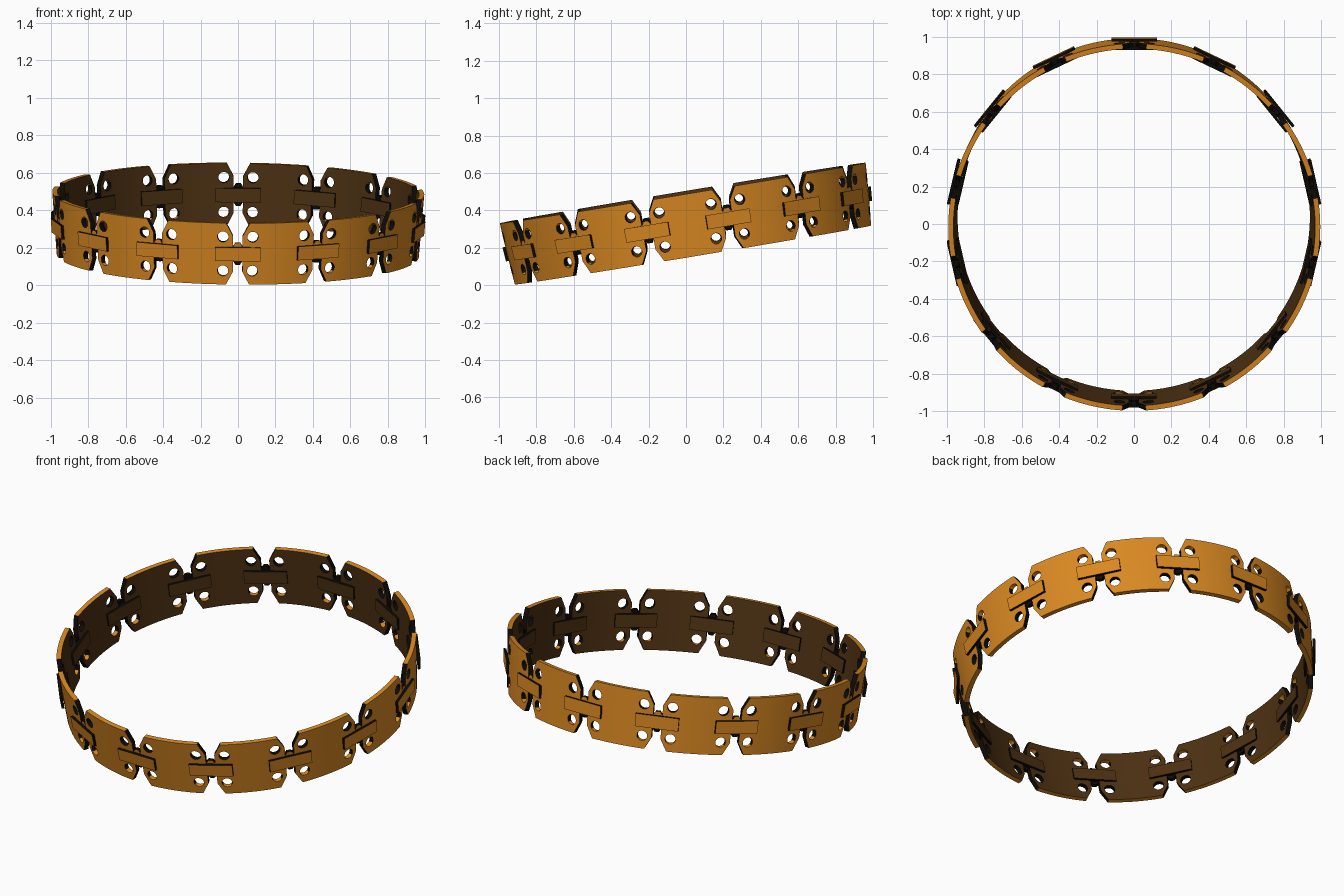
import bpy, bmesh, math
from mathutils import Matrix, Vector

if "Cube" in bpy.data.objects:
    bpy.data.objects.remove(bpy.data.objects["Cube"])

N = 14                         # plates around the band
STEP = 2 * math.pi / N
R_OUT, R_IN = 0.980, 0.953     # plate radii
HALF_H = 0.168                 # half height of the band
FLARE = 0.079                  # the band opens slightly towards the top


def material(name, rgb):
    m = bpy.data.materials.new(name)
    m.diffuse_color = (*rgb, 1)
    m.use_nodes = True
    m.node_tree.nodes["Principled BSDF"].inputs["Base Color"].default_value = m.diffuse_color
    return m


MATS = [material("warm_orange", (0.70, 0.25, 0.016)),
        material("dark_brown", (0.073, 0.030, 0.006)),
        material("near_black", (0.004, 0.003, 0.002))]

# The whole band leans: back raised, left side a touch higher
tilt = (Matrix.Translation((0, 0.010, 0.327))
        @ Matrix.Rotation(math.radians(0.5), 4, 'Y')
        @ Matrix.Rotation(math.radians(9.4), 4, 'X'))


def to_mesh(bm, name):
    bmesh.ops.recalc_face_normals(bm, faces=bm.faces)
    me = bpy.data.meshes.new(name)
    bm.to_mesh(me)
    bm.free()
    return me


def add(me, name, matrix=Matrix()):
    ob = bpy.data.objects.new(name, me)
    bpy.context.collection.objects.link(ob)
    ob.matrix_world = matrix
    return ob


def polar(r, a, z):
    return Vector((r * math.sin(a), -r * math.cos(a), z))


def finish(me, rims):
    """Colour by direction, shade curved faces smooth, then flare the shape."""
    me.materials.clear()
    for m in MATS:
        me.materials.append(m)
    bm = bmesh.new()
    bm.from_mesh(me)
    bm.normal_update()
    for f in bm.faces:
        c = f.calc_center_median()
        out = f.normal.dot(Vector((c.x, c.y, 0)).normalized())
        rim = rims and abs(c.z) > 0.11 and abs(f.normal.z) > 0.5
        f.material_index = 0 if out > 0.7 or rim else 1 if out < -0.7 else 2
        f.smooth = True
    for e in bm.edges:
        e.smooth = len(e.link_faces) == 2 and e.calc_face_angle(0) < math.radians(30)
    for v in bm.verts:
        k = 1 + FLARE * v.co.z
        v.co.x *= k
        v.co.y *= k
    bm.to_mesh(me)
    bm.free()


# Curved plate with chamfered corners, centred on the front
bm = bmesh.new()
end, corner = STEP / 2 - 0.026, STEP / 2 - 0.064
angles = [-end] + [corner * (i / 8 - 1) for i in range(17)] + [end]
rings = []
for a in angles:
    h = 0.098 if abs(a) > corner + 1e-6 else HALF_H
    rings.append([bm.verts.new(polar(r, a, z)) for r, z in
                  ((R_OUT, -h), (R_OUT, h), (R_IN, h), (R_IN, -h))])
for p, q in zip(rings, rings[1:]):
    for i in range(4):
        j = (i + 1) % 4
        bm.faces.new((p[i], p[j], q[j], q[i]))
bm.faces.new(rings[0])
bm.faces.new(rings[-1])
plate = add(to_mesh(bm, "plate_blank"), "plate_blank")

# Four round holes near the plate corners
bm = bmesh.new()
for s in (-1, 1):
    for t in (-1, 1):
        a = s * (STEP / 2 - 0.081)
        m = (Matrix.Translation(polar(0.97, a, t * 0.093))
             @ Matrix.Rotation(a, 4, 'Z') @ Matrix.Rotation(math.pi / 2, 4, 'X'))
        bmesh.ops.create_cone(bm, cap_ends=True, segments=28, radius1=0.029,
                              radius2=0.029, depth=0.12, matrix=m)
cutter = add(to_mesh(bm, "hole_cutter"), "hole_cutter")
cutter.hide_render = True
mod = plate.modifiers.new("holes", 'BOOLEAN')
mod.operation, mod.solver, mod.object = 'DIFFERENCE', 'EXACT', cutter
bpy.context.view_layer.update()
plate_mesh = bpy.data.meshes.new_from_object(
    plate.evaluated_get(bpy.context.evaluated_depsgraph_get()))
bpy.data.objects.remove(plate)
bpy.data.objects.remove(cutter)
finish(plate_mesh, True)

# Connector: outer bar, inner bar and a stub through the gap
bm = bmesh.new()


def box(w, y0, y1, h):
    m = Matrix.Translation((0, -(y0 + y1) / 2, 0)) @ Matrix.Diagonal((w, y1 - y0, h, 1))
    return bmesh.ops.create_cube(bm, size=1, matrix=m)["verts"]


box(0.242, 0.980, 0.995, 0.075)
box(0.242, 0.935, 0.948, 0.075)
# The stub narrows into tongues above and below the bars
stub = box(0.054, 0.948, 0.980, 0.075)
for s in (-1, 1):
    for v in box(0.054, 0.956, 0.978, 0.024):
        if v.co.z * s > 0:
            v.co.x *= 0.45
        v.co.z += s * 0.048
link_mesh = to_mesh(bm, "connector")
finish(link_mesh, False)
# Everything inside the gap is black
for p in link_mesh.polygons:
    if 0.9485 < -p.center.y < 0.9795:
        p.material_index = 2

# Repeat around the ring
for i in range(N):
    for me, name, k in ((plate_mesh, "band_plate", i + 0.5), (link_mesh, "connector", i)):
        add(me, f"{name}_{i + 1}", tilt @ Matrix.Rotation(k * STEP, 4, 'Z'))
